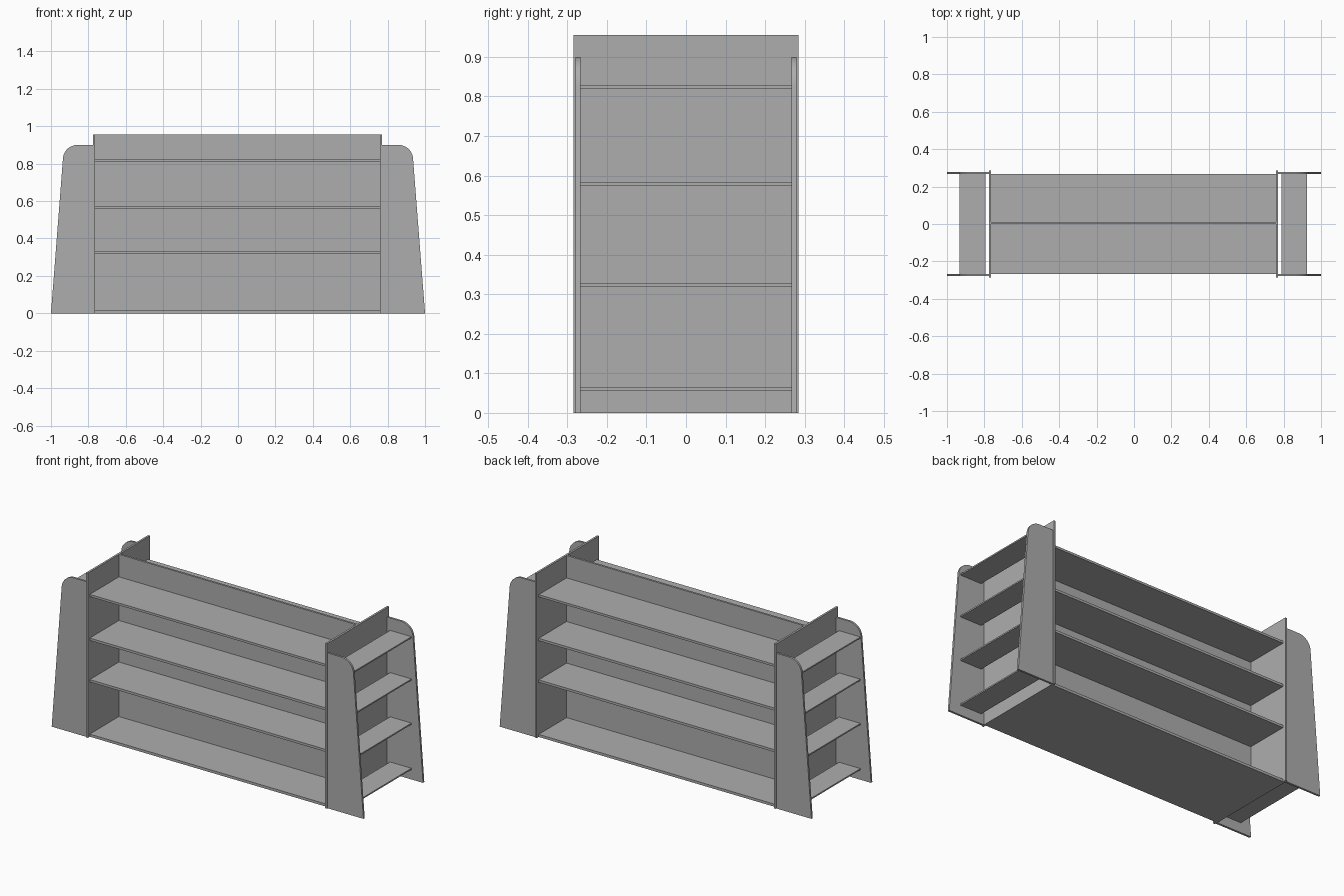
import bpy, bmesh, math

if "Cube" in bpy.data.objects:
    bpy.data.objects.remove(bpy.data.objects["Cube"])

MID = -0.003  # the shelving core sits very slightly off centre

grey = bpy.data.materials.new("dark_grey")
grey.diffuse_color = (0.42, 0.42, 0.42, 1)
grey.use_nodes = True
grey.node_tree.nodes["Principled BSDF"].inputs["Base Color"].default_value = grey.diffuse_color


def box(name, x0, x1, y0, y1, z0, z1):
    bm = bmesh.new()
    bmesh.ops.create_cube(bm, size=1)
    for v in bm.verts:
        v.co = (x1 if v.co.x > 0 else x0,
                y1 if v.co.y > 0 else y0,
                z1 if v.co.z > 0 else z0)
    return finish(name, bm)


def finish(name, bm):
    bmesh.ops.recalc_face_normals(bm, faces=bm.faces[:])
    me = bpy.data.meshes.new(name)
    bm.to_mesh(me)
    bm.free()
    me.materials.append(grey)
    ob = bpy.data.objects.new(name, me)
    bpy.context.collection.objects.link(ob)
    return ob


def side_panel(name, sx, y0, y1):
    # tapered panel with one rounded top corner
    inner = 0.766 if sx > 0 else 0.77
    pts = [(inner, 0), (1.0, 0)]
    for i in range(13):
        a = math.radians(4 + 86 * i / 12)
        pts.append((0.859 + 0.077 * math.cos(a), 0.823 + 0.077 * math.sin(a)))
    pts.append((inner, 0.9))
    bm = bmesh.new()
    face = bm.faces.new([bm.verts.new((sx * x, y0, z)) for x, z in pts])
    ext = bmesh.ops.extrude_face_region(bm, geom=[face])
    for v in ext["geom"]:
        if isinstance(v, bmesh.types.BMVert):
            v.co.y = y1
    ob = finish(name, bm)
    bpy.ops.object.select_all(action='DESELECT')
    bpy.context.view_layer.objects.active = ob
    ob.select_set(True)
    bpy.ops.object.shade_smooth_by_angle(angle=math.radians(30))


# central back panel and double-sided main shelves
box("centre_panel", MID - 0.762, MID + 0.762, 0.0, 0.012, 0.0, 0.955)
for i, (z0, z1) in enumerate([(0.0, 0.015), (0.317, 0.331), (0.558, 0.572), (0.812, 0.825)]):
    box(f"main_shelf_{i + 1}", MID - 0.762, MID + 0.762, -0.267, 0.267, z0, z1)

for side, sx in (("left", -1), ("right", 1)):
    # upright divider
    xa, xb = sorted((MID + sx * 0.761, MID + sx * 0.773))
    box(f"{side}_divider", xa, xb, -0.285, 0.285, 0.0, 0.955)

    # front and back tapered panels
    side_panel(f"{side}_front_panel", sx, -0.279, -0.267)
    side_panel(f"{side}_back_panel", sx, 0.267, 0.279)

    # end shelves, set slightly away from the divider
    xa, xb = sorted((MID + sx * 0.792, MID + sx * 0.929))
    for i, z in enumerate((0.057, 0.319, 0.575, 0.82)):
        box(f"{side}_end_shelf_{i + 1}", xa, xb, -0.267, 0.267, z, z + 0.008)
